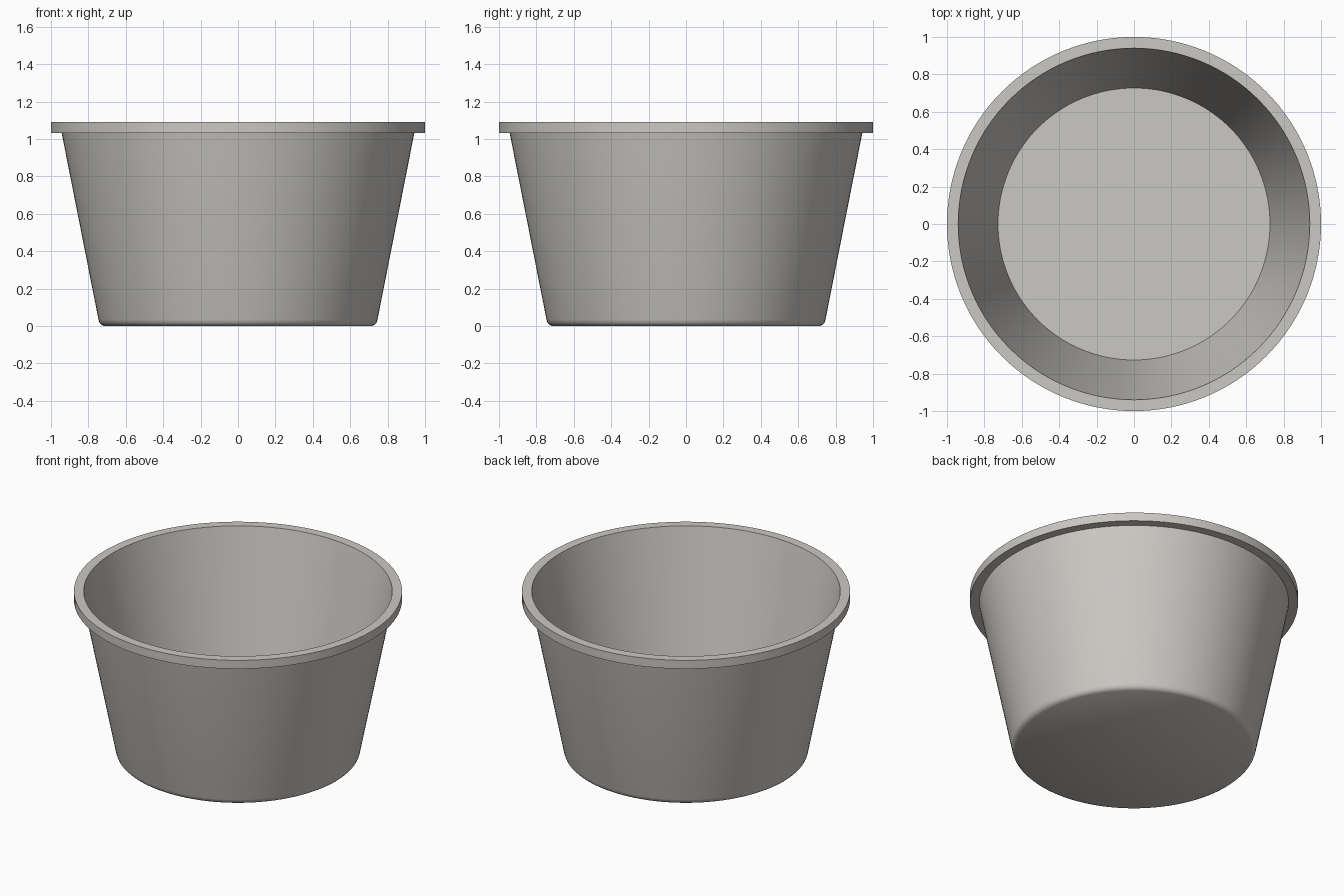
import bpy
import bmesh
import math

cube = bpy.data.objects.get("Cube")
if cube:
    bpy.data.objects.remove(cube, do_unlink=True)

SEGMENTS = 128

# Warm grey material
grey = bpy.data.materials.new("warm_grey")
grey.use_nodes = True
colour = (0.60, 0.58, 0.55, 1.0)
grey.diffuse_color = colour
grey.node_tree.nodes["Principled BSDF"].inputs["Base Color"].default_value = colour


def lathe(name, profile):
    """Spin a (radius, height) profile around the z axis."""
    mesh = bpy.data.meshes.new(name)
    bm = bmesh.new()
    verts = [bm.verts.new((r, 0, z)) for r, z in profile]
    edges = [bm.edges.new(pair) for pair in zip(verts, verts[1:])]
    bmesh.ops.spin(bm, geom=verts + edges, cent=(0, 0, 0), axis=(0, 0, 1),
                   angle=math.tau, steps=SEGMENTS)
    bmesh.ops.remove_doubles(bm, verts=bm.verts, dist=0.0001)
    # Close the outer base and the inner floor with single flat faces
    bmesh.ops.holes_fill(bm, edges=[e for e in bm.edges if e.is_boundary], sides=0)
    bmesh.ops.recalc_face_normals(bm, faces=bm.faces)
    bm.to_mesh(mesh)
    bm.free()
    mesh.materials.append(grey)
    obj = bpy.data.objects.new(name, mesh)
    bpy.context.collection.objects.link(obj)
    bpy.ops.object.select_all(action="DESELECT")
    obj.select_set(True)
    bpy.context.view_layer.objects.active = obj
    bpy.ops.object.shade_smooth_by_angle(angle=math.radians(35))
    return obj


# Tapered cup: rounded foot, outer wall, flanged rim, inner wall down to the floor
lathe("cup", [
    (0.717, 0.0),
    (0.731, 0.008),
    (0.741, 0.019),
    (0.746, 0.035),
    (0.943, 1.033),
    (1.0, 1.033),
    (1.0, 1.09),
    (0.94, 1.09),
    (0.727, 0.02),
])
